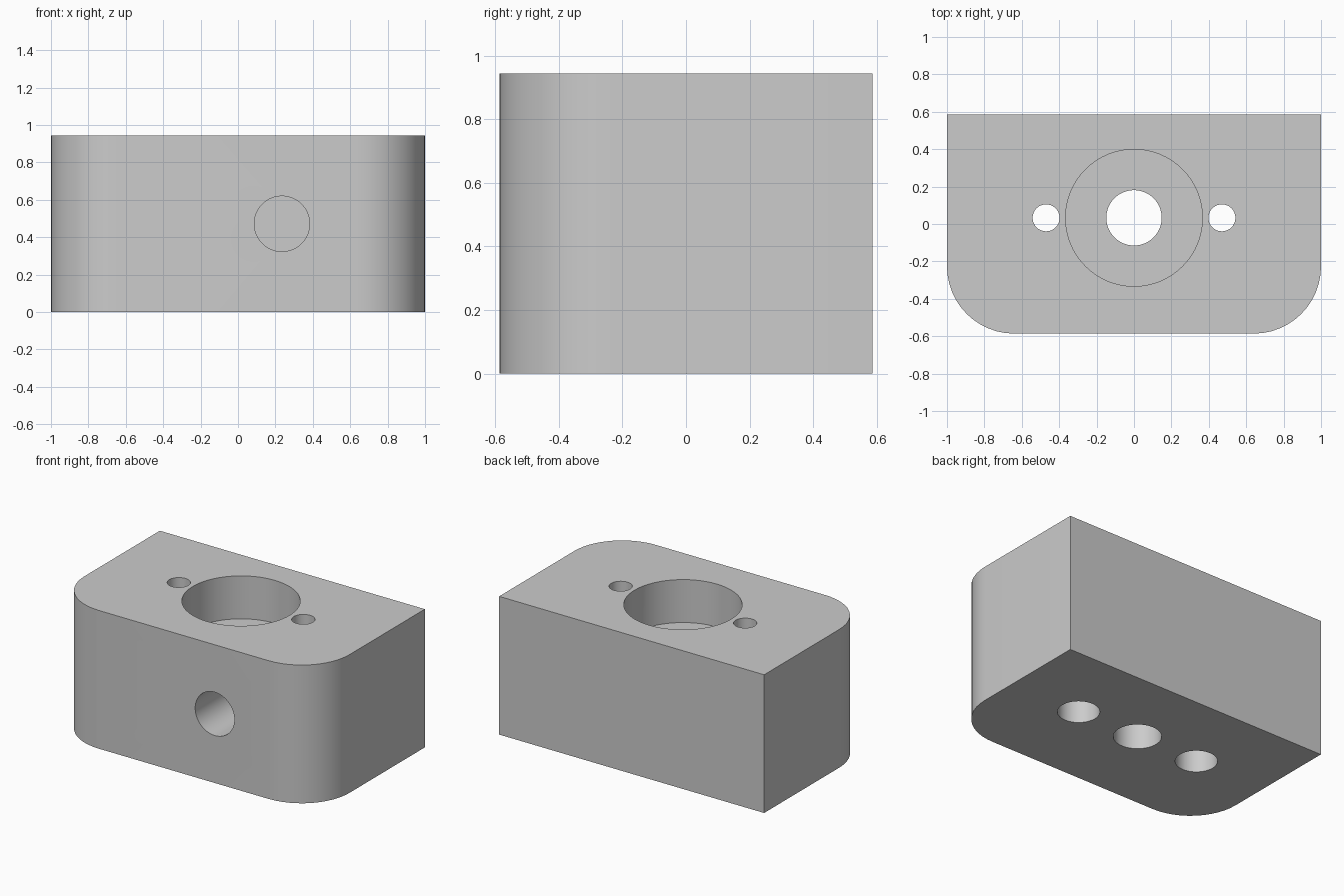
import bpy, bmesh, math
from mathutils import Matrix, Vector

default = bpy.data.objects.get("Cube")
if default:
    bpy.data.objects.remove(default, do_unlink=True)

WIDTH, DEPTH, HEIGHT, CORNER = 2.0, 1.172, 0.943, 0.36
HOLE_Y, SPACING = 0.033, 0.47

grey = bpy.data.materials.new("light grey")
grey.use_nodes = True
grey.diffuse_color = (0.6, 0.6, 0.6, 1)
grey.node_tree.nodes["Principled BSDF"].inputs["Base Color"].default_value = grey.diffuse_color


def add_object(name, bm):
    mesh = bpy.data.meshes.new(name)
    bm.to_mesh(mesh)
    bm.free()
    mesh.materials.append(grey)
    obj = bpy.data.objects.new(name, mesh)
    bpy.context.collection.objects.link(obj)
    return obj


# Block: square corners at the back, rounded vertical edges at the front
bm = bmesh.new()
bmesh.ops.create_cube(bm, size=1)
bmesh.ops.scale(bm, verts=bm.verts, vec=(WIDTH, DEPTH, HEIGHT))
bmesh.ops.translate(bm, verts=bm.verts, vec=(0, 0, HEIGHT / 2))
front_edges = [e for e in bm.edges if all(v.co.y < 0 for v in e.verts)
               and abs(e.verts[0].co.x - e.verts[1].co.x) < 0.01
               and abs(e.verts[0].co.z - e.verts[1].co.z) > 0.5]
bmesh.ops.bevel(bm, geom=front_edges, offset=CORNER, offset_type='OFFSET',
                segments=12, profile=0.5, affect='EDGES')
block = add_object("mounting_block", bm)


def drill(name, start, end, radius):
    """Cut a round hole between two points."""
    start, end = Vector(start), Vector(end)
    axis = end - start
    bm = bmesh.new()
    turn = axis.to_track_quat('Z', 'Y').to_matrix().to_4x4()
    bmesh.ops.create_cone(bm, cap_ends=True, segments=64, radius1=radius, radius2=radius,
                          depth=axis.length,
                          matrix=Matrix.Translation((start + end) / 2) @ turn)
    cutter = add_object(name, bm)
    cutter.hide_render = True
    mod = block.modifiers.new(name, 'BOOLEAN')
    mod.operation = 'DIFFERENCE'
    mod.solver = 'EXACT'
    mod.object = cutter
    bpy.context.view_layer.objects.active = block
    bpy.ops.object.modifier_apply(modifier=name)
    bpy.data.objects.remove(cutter, do_unlink=True)


# Centre through hole and its wide recess in the top
drill("centre_hole", (0, HOLE_Y, -0.1), (0, HOLE_Y, HEIGHT + 0.1), 0.148)
drill("top_recess", (0, HOLE_Y, 0.65), (0, HOLE_Y, HEIGHT + 0.1), 0.366)

# Screw holes, widened from below for the screw heads
for side, x in (("right", -SPACING), ("left", SPACING)):
    drill(side + "_screw_hole", (x, HOLE_Y, -0.1), (x, HOLE_Y, HEIGHT + 0.1), 0.072)
    drill(side + "_counterbore", (x, HOLE_Y, -0.1), (x, HOLE_Y, 0.5), 0.13)

# Blind hole in the front
drill("front_hole", (SPACING / 2, -0.8, HEIGHT / 2), (SPACING / 2, -0.19, HEIGHT / 2), 0.148)

# Smooth the curved walls and keep the rims sharp
bpy.ops.object.select_all(action='DESELECT')
block.select_set(True)
bpy.context.view_layer.objects.active = block
bpy.ops.object.shade_smooth_by_angle(angle=math.radians(30))
